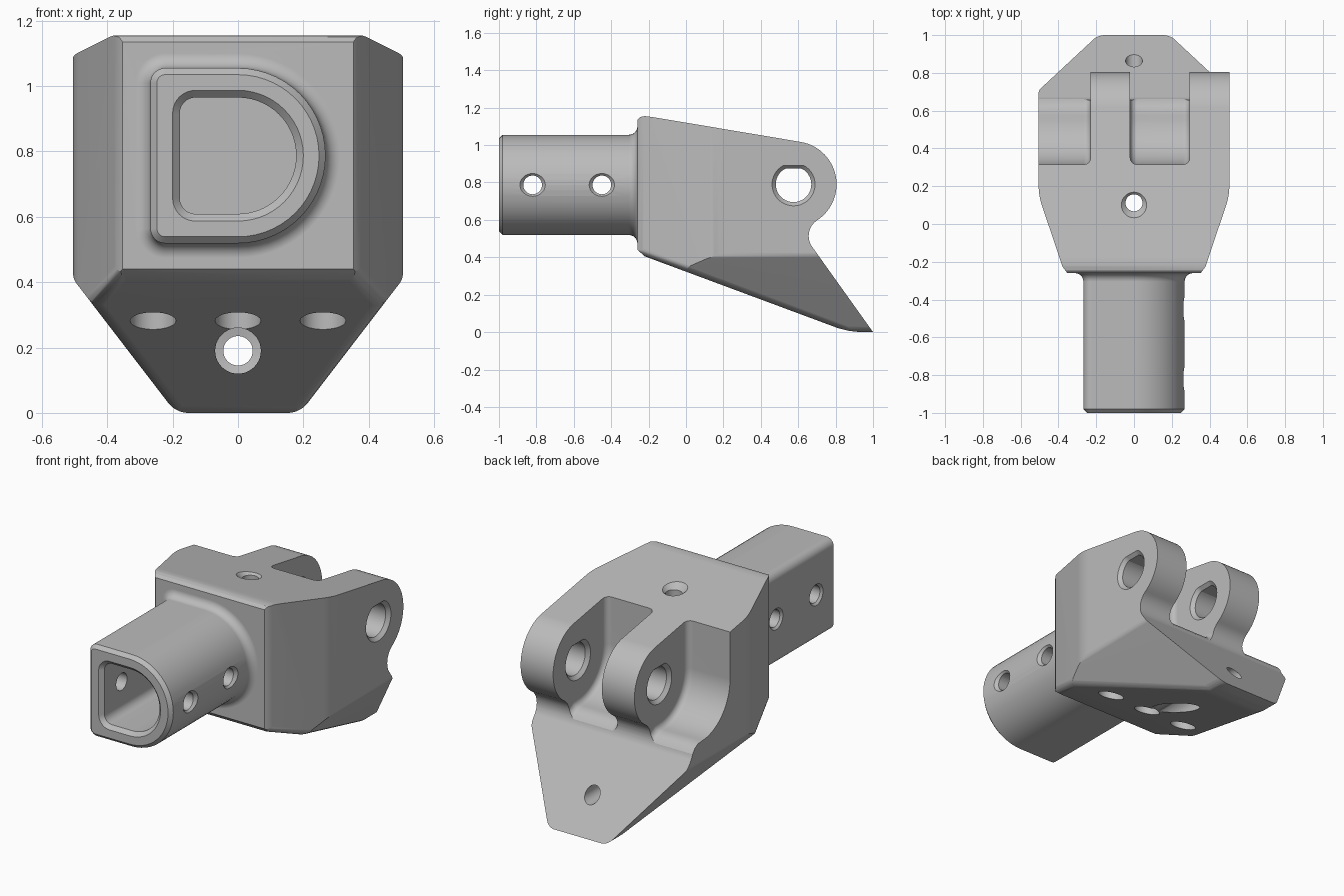
import bpy, bmesh, math
from mathutils import Vector

if "Cube" in bpy.data.objects:
    bpy.data.objects.remove(bpy.data.objects["Cube"])


def place(axis, u, v, t):
    return {'x': (t, u, v), 'y': (u, t, v), 'z': (u, v, t)}[axis]


def arc(cu, cv, r, a0, a1, n=16):
    angles = [math.radians(a0 + (a1 - a0) * i / n) for i in range(n + 1)]
    return [(cu + r * math.cos(a), cv + r * math.sin(a)) for a in angles]


def rounded(corners, n=14):
    """Polygon of (u, v, radius) corners, each replaced by a fillet arc."""
    out = []
    for i, (u, v, r) in enumerate(corners):
        if r == 0:
            out.append((u, v))
            continue
        p = Vector((u, v))
        a = (Vector(corners[i - 1][:2]) - p).normalized()
        b = (Vector(corners[(i + 1) % len(corners)][:2]) - p).normalized()
        half = a.angle(b) / 2
        c = p + (a + b).normalized() * (r / math.sin(half))
        d0 = p + a * (r / math.tan(half)) - c
        d1 = p + b * (r / math.tan(half)) - c
        sweep = d0.angle(d1)
        for k in range(n + 1):
            t = k / n
            q = (d0 * math.sin((1 - t) * sweep) + d1 * math.sin(t * sweep)) / math.sin(sweep)
            out.append(tuple(c + q))
    return out


def loft(name, axis, sections, bevel_at=(), bevel=0.035):
    """Solid through (position, outline) sections along an axis."""
    bm = bmesh.new()
    rings = [[bm.verts.new(place(axis, u, v, t)) for u, v in pts] for t, pts in sections]
    n = len(rings[0])
    for a, b in zip(rings, rings[1:]):
        for i in range(n):
            bm.faces.new((a[i], a[(i + 1) % n], b[(i + 1) % n], b[i]))
    bm.faces.new(rings[0])
    bm.faces.new(rings[-1])
    bmesh.ops.remove_doubles(bm, verts=bm.verts, dist=1e-5)
    bmesh.ops.recalc_face_normals(bm, faces=bm.faces)
    for x in bevel_at:
        edges = [e for e in bm.edges if all(abs(v.co.x - x) < 1e-4 for v in e.verts)]
        bmesh.ops.bevel(bm, geom=edges, offset=bevel, segments=4, profile=0.5, affect='EDGES')
    mesh = bpy.data.meshes.new(name)
    bm.to_mesh(mesh)
    bm.free()
    obj = bpy.data.objects.new(name, mesh)
    bpy.context.collection.objects.link(obj)
    return obj


def combine(obj, other, operation):
    mod = obj.modifiers.new("bool", 'BOOLEAN')
    mod.operation, mod.solver, mod.object = operation, 'EXACT', other
    deps = bpy.context.evaluated_depsgraph_get()
    mesh = bpy.data.meshes.new_from_object(obj.evaluated_get(deps))
    obj.modifiers.clear()
    obj.data = mesh
    bpy.data.objects.remove(other)


def round_edge(bm, point, n1, n2, r, steps=5):
    """Trim the wedge edge between two planes with planes tangent to a fillet, both sides."""
    n1, n2 = Vector(n1).normalized(), Vector(n2).normalized()
    centre = Vector(point) - (n1 + n2) * (r / (1 + n1.dot(n2)))
    for s in (1, -1):
        for k in range(1, steps + 1):
            n = n1.slerp(n2, k / (steps + 1))
            co = centre + n * r
            bmesh.ops.bisect_plane(bm, geom=bm.verts[:] + bm.edges[:] + bm.faces[:], dist=1e-6,
                                   plane_co=(s * co.x, co.y, co.z),
                                   plane_no=(s * n.x, n.y, n.z), clear_outer=True)
            bmesh.ops.holes_fill(bm, edges=[e for e in bm.edges if e.is_boundary], sides=0)


def d_shape(r, corner, cz=0.787):
    return rounded([(-r, cz - r, corner), (r, cz - r, r), (r, cz + r, r), (-r, cz + r, corner)])


def hole(axis, u, v, steps, flat=1.0):
    """Stepped round cutter; flat below 1 clips its top."""
    secs = []
    for t, r in steps:
        secs.append((t, [(a, min(b, v + flat * r)) for a, b in arc(u, v, r, 0, 360, 40)[:-1]]))
    return loft("hole_cutter", axis, secs)


# Body: side profile, trimmed by the plan outline and the lower front outline
LUG_Y, LUG_Z = 0.575, 0.79
side = [(-0.26, 0.44), (-0.26, 1.135), (-0.245, 1.15), (-0.22, 1.155), (-0.18, 1.15)]
side += arc(LUG_Y, LUG_Z, 0.23, 80, -56.8, 30)
side += arc(0.756, 0.514, 0.1, 123.2, 215.5, 16)
side += [(1.0, 0.0)] + [(0.93, 0.0), (0.87, 0.007), (0.81, 0.0223), (-0.22, 0.405)]
body = loft("clevis_bracket", 'x', [(-0.7, side), (0.7, side)])
half = [(0.345, -0.27, 0), (0.378, -0.227, 0), (0.505, 0.15, 0.35), (0.505, 1.2, 0)]
plan = rounded(half + [(-x, y, r) for x, y, r in reversed(half)])
combine(body, loft("plan_cutter", 'z', [(-0.3, plan), (1.5, plan)]), 'INTERSECT')
dx, dz = 0.315, 0.41
front = rounded([(-0.19, 0, 0.08), (0.19, 0, 0.08), (0.19 + 1.5 * dx, 1.5 * dz, 0), (0.7, 1.5, 0),
                 (-0.7, 1.5, 0), (-0.19 - 1.5 * dx, 1.5 * dz, 0)])
combine(body, loft("front_cutter", 'y', [(-0.6, front), (1.3, front)]), 'INTERSECT')

# Soft lower edges
bottom, chamfer, taper = (0, -0.3716, -1), (dz, 0, -dx), (0.377, -0.127, 0)
bm = bmesh.new()
bm.from_mesh(body.data)
round_edge(bm, (0.19, 0.87, 0), bottom, chamfer, 0.08)
round_edge(bm, (0.38, -0.22, 0.405), bottom, taper, 0.05)
round_edge(bm, (0.505, 0.3, 0.41), chamfer, (1, 0, 0), 0.06, 3)
bmesh.ops.recalc_face_normals(bm, faces=bm.faces)
bm.to_mesh(body.data)
bm.free()

# D-section shank with chamfered end and a fillet into the body
R, FIL = 0.268, 0.045
stations = [(-1.0, -0.02), (-0.98, 0)]
for i in range(7):
    a = math.radians(15 * i)
    stations.append((-0.26 - FIL + FIL * math.sin(a), FIL * (1 - math.cos(a))))
stations.append((-0.2, FIL))
combine(body, loft("shank", 'y', [(y, d_shape(R + o, 0.045 + o)) for y, o in stations]), 'UNION')
bore = [(-1.02, 0.22), (-0.978, 0.178), (-0.3, 0.178)]
combine(body, loft("bore_cutter", 'y', [(y, d_shape(r, r - 0.13)) for y, r in bore]), 'DIFFERENCE')

# Pockets that leave the two lugs
pocket = [(0.315, 1.4)] + arc(LUG_Y, LUG_Z, 0.26, 180, 270, 16)
pocket += [(0.61, 0.527), (0.64, 0.51), (0.66, 0.485), (0.72, 0.42), (1.0, 0.42), (1.0, 1.4)]
for x0, x1, caps in ((-0.8, -0.23, (-0.23,)), (-0.02, 0.295, (-0.02, 0.295))):
    combine(body, loft("pocket_cutter", 'x', [(x0, pocket), (x1, pocket)], caps), 'DIFFERENCE')

# Holes: lug pin, shank cross holes, vertical holes, plate hole
lug_pin = [(-0.25, 0.135), (-0.21, 0.095), (-0.04, 0.095), (0.0, 0.135),
           (0.275, 0.135), (0.315, 0.095), (0.485, 0.095), (0.53, 0.14)]
cutters = [hole('x', LUG_Y, LUG_Z, lug_pin, 0.88)]
for y in (-0.82, -0.45):
    cutters.append(hole('x', y, 0.787, [(-0.29, 0.084), (-0.256, 0.05), (0.25, 0.05), (0.29, 0.09)]))
cutters.append(hole('z', 0, 0.112, [(-0.1, 0.07), (0.45, 0.07), (0.47, 0.045),
                                    (1.08, 0.045), (1.14, 0.105)]))
for x in (-0.26, 0.26):
    cutters.append(hole('z', x, 0.112, [(-0.1, 0.07), (0.5, 0.07)]))
cutters.append(hole('y', 0, 0.19, [(0.0, 0.07), (0.72, 0.07), (0.725, 0.045), (1.2, 0.045)]))
for c in cutters:
    combine(body, c, 'DIFFERENCE')

# Single grey finish, smooth curves with sharp edges
grey = bpy.data.materials.new("plain_grey")
grey.diffuse_color = (0.5, 0.5, 0.5, 1)
grey.use_nodes = True
grey.node_tree.nodes["Principled BSDF"].inputs["Base Color"].default_value = grey.diffuse_color
body.data.materials.clear()
body.data.materials.append(grey)
for p in body.data.polygons:
    p.material_index = 0
bpy.context.view_layer.objects.active = body
body.select_set(True)
bpy.ops.object.shade_smooth_by_angle(angle=math.radians(25))
weighted = body.modifiers.new("weighted_normals", 'WEIGHTED_NORMAL')
weighted.keep_sharp = True
